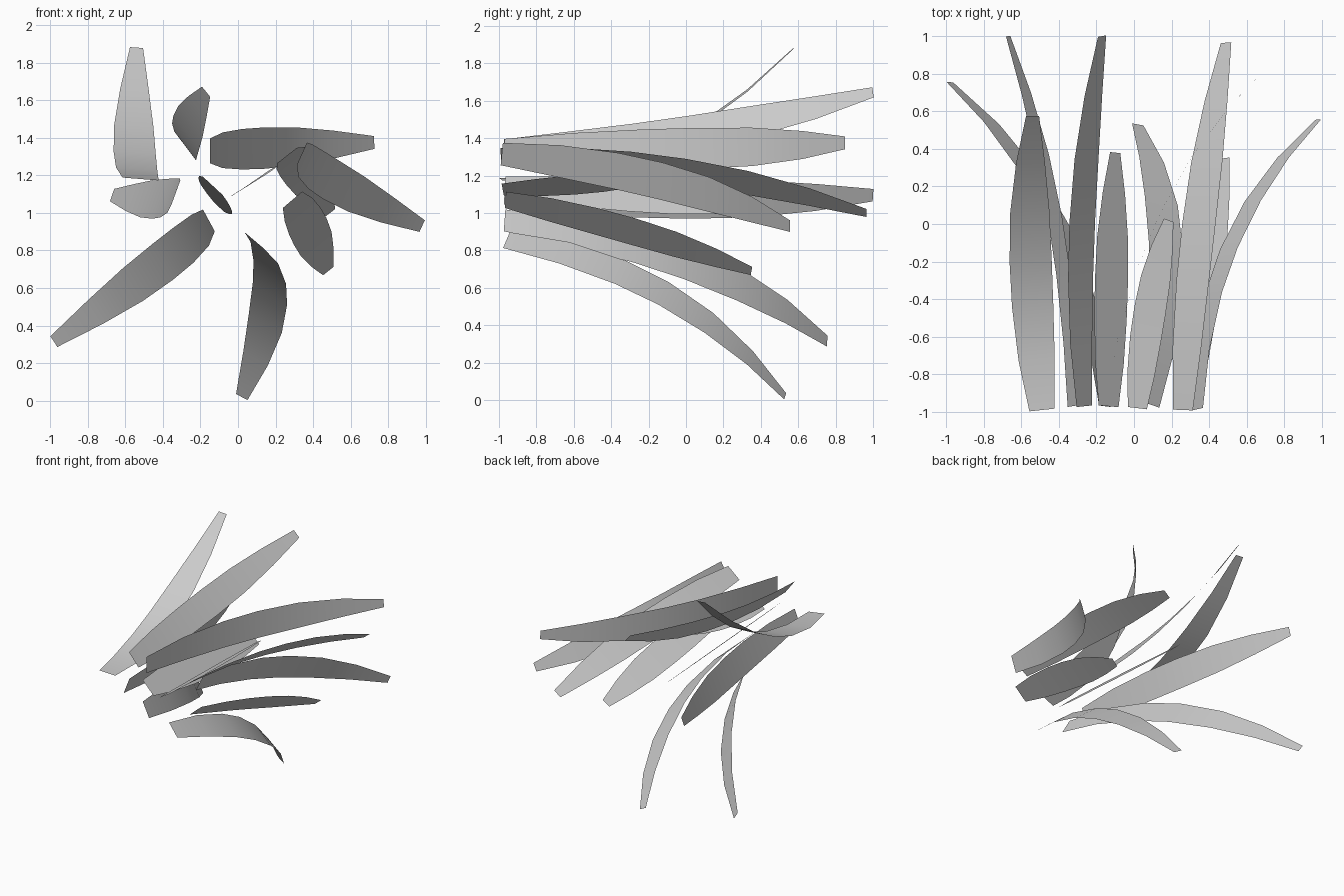
import bpy, math
from mathutils import Vector

# Outline shared by all leaves: (position along the leaf, relative width)
PROFILE = [(0, .60), (.17, .86), (.35, .98), (.5, 1), (.67, .93), (.84, .68), (1, .31)]

# Each leaf: base, middle, tip, tilt of its width in degrees, full width
LEAVES = [
    ((-.49, -.99, 1.18), (-.55, -.20, 1.32), (-.54, .575, 1.88), -5, .225),
    ((-.265, -.97, 1.34), (-.275, .02, 1.43), (-.17, 1.0, 1.645), -53, .225),
    ((-.148, -.97, 1.33), (.14, .06, 1.345), (.725, .85, 1.375), 90, .22),
    ((-.33, -.97, 1.11), (-.42, .03, 1.075), (-.67, 1.0, 1.095), 70, .225),
    ((-.155, -.97, .96), (-.40, 0, .74), (-.98, .755, .315), -62, .22),
    ((.085, -.96, .855), (.17, -.12, .57), (.02, .53, .02), -40, .225),
    ((-.135, -.97, 1.145), (-.12, -.30, 1.09), (-.10, .38, 1.03), -43, .24),
    ((.26, -.99, 1.305), (.345, 0, 1.22), (.49, .965, 1.0), 38, .225),
    ((.34, -.985, 1.315), (.505, -.13, 1.17), (.98, .555, .93), 66, .22),
    ((.29, -.965, 1.07), (.385, -.28, .90), (.48, .35, .69), 41, .225),
    ((.018, -.98, 1.125), (.085, -.46, 1.165), (.185, .02, 1.238), 32, .20),
]


def make_leaf(name, base, mid, tip, tilt, width):
    a, b, c = Vector(base), Vector(mid), Vector(tip)
    ctrl = 2 * b - (a + c) / 2          # bend passes through the middle point
    tilt = math.radians(tilt)
    verts = []
    for t, w in PROFILE:
        p = a * (1 - t) ** 2 + ctrl * 2 * t * (1 - t) + c * t * t
        tangent = ((ctrl - a) * (1 - t) + (c - ctrl) * t).normalized()
        across = Vector((math.cos(tilt), 0, math.sin(tilt)))
        across = (across - tangent * across.dot(tangent)).normalized()
        half = across * width * w / 2
        verts += [p - half, p + half]
    faces = [(i, i + 1, i + 3, i + 2) for i in range(0, len(verts) - 2, 2)]
    mesh = bpy.data.meshes.new(name)
    mesh.from_pydata(verts, [], faces)
    mesh.polygons.foreach_set("use_smooth", [True] * len(faces))
    mesh.update()
    bpy.context.collection.objects.link(bpy.data.objects.new(name, mesh))


# Spray of curved leaves
for i, leaf in enumerate(LEAVES, 1):
    make_leaf(f"leaf_{i}", *leaf)
